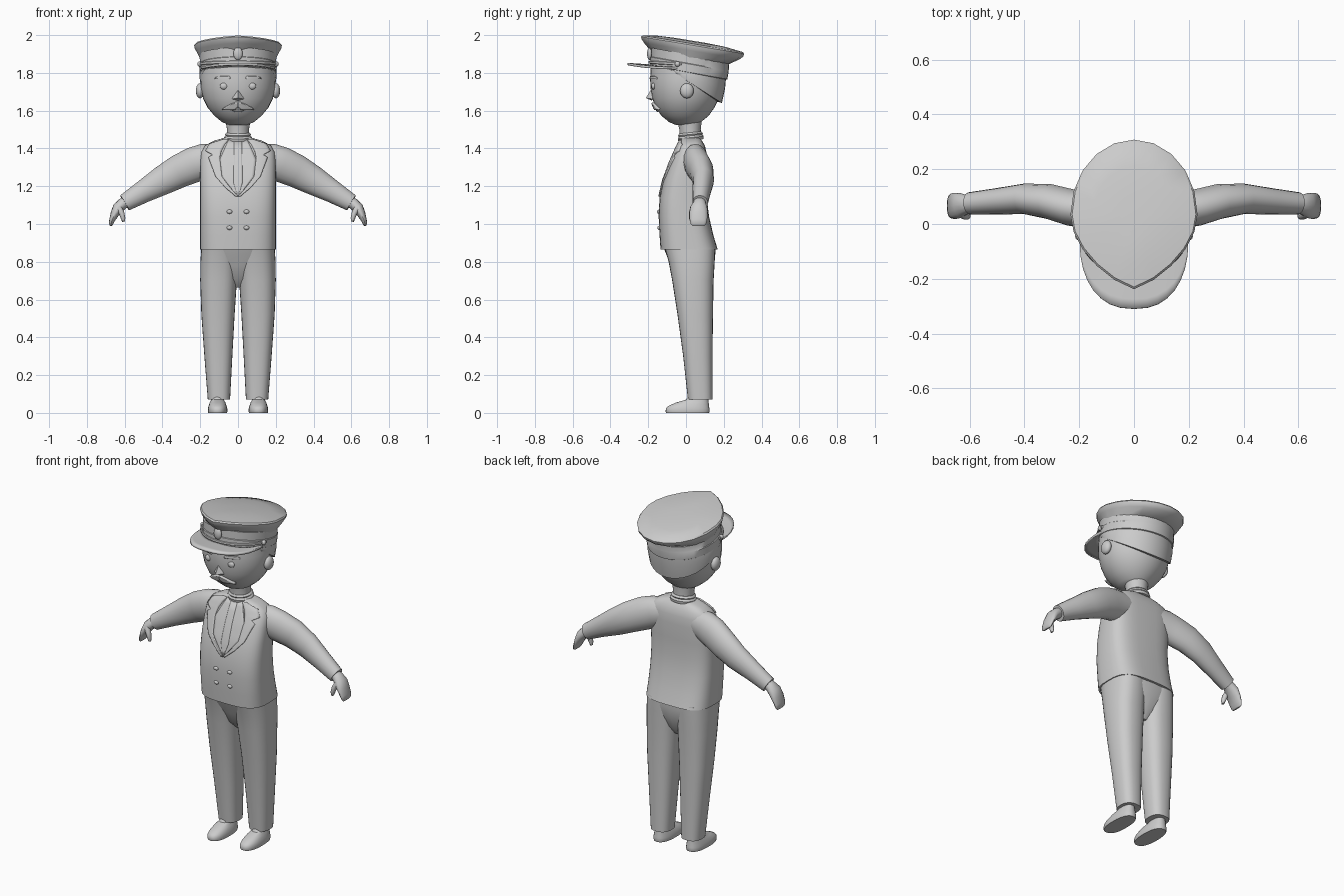
import bpy, bmesh, math
from mathutils import Vector
from mathutils.bvhtree import BVHTree

grey = bpy.data.materials.new("light_grey")
grey.diffuse_color = (0.6, 0.6, 0.6, 1)


def build(name, verts, faces, angle=40, thick=0):
    me = bpy.data.meshes.new(name)
    me.from_pydata([tuple(v) for v in verts], [], faces)
    bm = bmesh.new()
    bm.from_mesh(me)
    bmesh.ops.recalc_face_normals(bm, faces=bm.faces)
    bm.to_mesh(me)
    bm.free()
    me.materials.append(grey)
    ob = bpy.data.objects.new(name, me)
    bpy.context.collection.objects.link(ob)
    if thick:
        mod = ob.modifiers.new("thickness", 'SOLIDIFY')
        mod.thickness = thick
        mod.offset = 0
    bpy.ops.object.select_all(action='DESELECT')
    ob.select_set(True)
    bpy.context.view_layer.objects.active = ob
    bpy.ops.object.shade_smooth_by_angle(angle=math.radians(angle))
    return ob


def skin(name, rings, angle=40):
    """Bridge rings of points and cap both ends."""
    n, m = len(rings[0]), len(rings)
    faces = [(i * n + j, i * n + (j + 1) % n, (i + 1) * n + (j + 1) % n, (i + 1) * n + j)
             for i in range(m - 1) for j in range(n)]
    faces += [tuple(range(n)), tuple(range((m - 1) * n, m * n))]
    return build(name, [p for r in rings for p in r], faces, angle)


def power(v, p):
    return math.copysign(abs(v) ** (2 / p), v)


def loft(name, rows, p=2, n=28, tilt=0, peak=0, side=1, angle=40):
    """Stack oval sections (x0, x1, y0, y1, z); tilt slopes z along y."""
    rings = []
    for x0, x1, y0, y1, z, *own in rows:
        ring = []
        for k in range(n):
            a = 2 * math.pi * k / n
            x = (x0 + x1) / 2 + (x1 - x0) / 2 * power(math.cos(a), p)
            y = (y0 + y1) / 2 + (y1 - y0) / 2 * power(math.sin(a), p)
            if math.sin(a) < 0:
                y += peak * abs(math.sin(2 * a))
            ring.append((side * x, y, z + (own[0] if own else tilt) * y))
        rings.append(ring)
    return skin(name, rings, angle)


def tube(name, path, n=16, side=1):
    """Sweep an oval along (x, y, z, radius across, radius along y)."""
    pts = [Vector(q[:3]) for q in path]
    rings = []
    for i, q in enumerate(path):
        t = (pts[min(i + 1, len(pts) - 1)] - pts[max(i - 1, 0)]).normalized()
        u = t.cross(Vector((0, 1, 0))).normalized()
        w = u.cross(t)
        ring = []
        for k in range(n):
            a = 2 * math.pi * k / n
            v = pts[i] + u * q[3] * math.cos(a) + w * q[4] * math.sin(a)
            ring.append((side * v.x, v.y, v.z))
        rings.append(ring)
    return skin(name, rings)


def ball(name, c, r, n=16):
    rows = [(c[0] - r[0] * s, c[0] + r[0] * s, c[1] - r[1] * s, c[1] + r[1] * s, c[2] + r[2] * h)
            for s, h in ((math.sin(math.pi * k / 10) + 1e-4, -math.cos(math.pi * k / 10)) for k in range(11))]
    return loft(name, rows, n=n)


def tree(ob):
    return BVHTree.FromPolygons([v.co for v in ob.data.vertices], [p.vertices for p in ob.data.polygons])


def front(bvh, x, z):
    hit = bvh.ray_cast(Vector((x, -1, z)), Vector((0, 1, 0)))[0]
    return hit.y if hit else 0


def patch(name, bvh, rows, thick=0.008, nx=6, nz=4, side=1, lift=0.0):
    """Lay a plate with outline rows (z, x0, x1) on the front of a part."""
    fine = []
    for a, b in zip(rows, rows[1:]):
        fine += [[a[i] + (b[i] - a[i]) * k / nz for i in range(3)] for k in range(nz)]
    fine.append(rows[-1])
    verts = []
    for z, x0, x1 in fine:
        for k in range(nx + 1):
            x = side * (x0 + (x1 - x0) * k / nx)
            verts.append((x, front(bvh, x, z) - lift, z))
    w = nx + 1
    faces = [(i * w + j, i * w + j + 1, (i + 1) * w + j + 1, (i + 1) * w + j)
             for i in range(len(fine) - 1) for j in range(nx)]
    return build(name, verts, faces, 40, thick)


# jacket body
jacket = loft("jacket", [(-.2, .2, -.135, .168, .865), (-.2, .2, -.14, .145, .94), (-.2, .2, -.145, .122, 1.04),
                         (-.2, .2, -.14, .11, 1.14), (-.2, .2, -.118, .11, 1.24), (-.2, .2, -.085, .112, 1.33),
                         (-.195, .195, -.062, .108, 1.38), (-.175, .175, -.045, .1, 1.415),
                         (-.13, .13, -.03, .085, 1.44), (-.06, .06, -.02, .07, 1.46)], p=3.2, n=40)
body = tree(jacket)

# shirt front, placket and lapels
patch("shirt_front", body, [(1.445, -.05, .05), (1.34, -.097, .097), (1.25, -.085, .085), (1.15, -.004, .004)], 0.004, 12)
patch("shirt_placket", body, [(1.445, -.02, .02), (1.22, -.024, .024), (1.16, -.006, .006)], 0.009)
for s, tag in ((1, "left"), (-1, "right")):
    patch("lapel_" + tag, body, [(1.445, .05, .075), (1.42, .07, .15), (1.385, .088, .17), (1.365, .093, .132),
                                 (1.35, .096, .155), (1.25, .085, .118), (1.19, .04, .065), (1.145, 0, .012)],
          0.016, side=s)
    for z in (1.065, .98):
        ball("jacket_button_" + tag, (s * .045, front(body, s * .045, z), z), (.015, .01, .011))

# neck and shirt collar
loft("neck", [(-.06, .06, -.035, .08, 1.43), (-.058, .058, -.035, .078, 1.5), (-.068, .068, -.05, .085, 1.56)])
loft("shirt_collar", [(-.072, .072, -.04, .092, 1.44), (-.075, .075, -.044, .094, 1.455), (-.066, .066, -.038, .086, 1.465),
                      (-.07, .07, -.042, .09, 1.472), (-.06, .06, -.036, .08, 1.482)], tilt=.1)

# trousers
loft("trouser_seat", [(-.03, .03, 0, .09, .665), (-.08, .08, -.045, .12, .71), (-.15, .15, -.075, .145, .78),
                      (-.19, .19, -.105, .155, .84), (-.193, .193, -.125, .155, .89)], p=2.6)
for s, tag in ((1, "left"), (-1, "right")):
    loft("trouser_leg_" + tag, [(.042, .16, .01, .14, .072), (.03, .178, -.015, .14, .3), (.018, .194, -.045, .143, .52),
                                (.006, .2, -.073, .146, .7), (.0, .199, -.092, .152, .8), (.0, .194, -.115, .155, .88)],
         p=2.5, side=s)
    # shoe with sole
    loft("shoe_" + tag, [(.058, .158, -.105, .122, 0), (.056, .16, -.108, .125, .008), (.057, .159, -.106, .124, .024),
                         (.06, .156, -.095, .122, .036), (.066, .15, -.055, .12, .054), (.075, .142, 0, .118, .07),
                         (.078, .138, .02, .116, .1)], p=2.4, side=s)
    # sleeve, cuff and hand
    tube("sleeve_" + tag, [(.1, .045, 1.35, .075, .06), (.17, .05, 1.335, .092, .066), (.23, .06, 1.315, .094, .067),
                           (.31, .082, 1.28, .088, .064), (.4, .092, 1.23, .077, .056), (.5, .083, 1.172, .06, .048),
                           (.6, .075, 1.112, .046, .041)], side=s)
    tube("palm_" + tag, [(.58, .073, 1.125, .03, .03), (.61, .072, 1.108, .03, .034), (.635, .068, 1.085, .03, .046),
                         (.652, .066, 1.055, .023, .048), (.667, .066, 1.02, .015, .046),
                         (.673, .066, .998, .011, .04), (.673, .066, .99, .004, .03)], side=s)
    tube("thumb_" + tag, [(.632, .04, 1.085, .018, .018), (.617, .032, 1.06, .015, .016), (.608, .03, 1.03, .012, .014),
                          (.606, .03, 1.012, .007, .009)], n=10, side=s)

# head
head = loft("head", [(-.05, .05, -.055, .06, 1.525), (-.085, .085, -.09, .08, 1.54), (-.125, .125, -.13, .12, 1.573),
                     (-.16, .16, -.16, .15, 1.615), (-.185, .185, -.178, .175, 1.665), (-.197, .197, -.188, .188, 1.72),
                     (-.2, .2, -.19, .194, 1.77), (-.196, .196, -.186, .195, 1.83)], n=36)
face = tree(head)
loft("hair", [(-.18, .18, -.17, .165, 1.757, -.66), (-.201, .201, -.17, .19, 1.762, -.64),
              (-.205, .205, -.18, .207, 1.79, -.35), (-.2, .2, -.18, .212, 1.815, -.19)], n=36)

# facial features
for s, tag in ((1, "left"), (-1, "right")):
    ball("eye_" + tag, (s * .075, front(face, s * .075, 1.73) + .002, 1.73), (.021, .012, .018))
    patch("eyebrow_" + tag, face, [(1.782, .045, .1), (1.775, .04, .118), (1.767, .042, .12)], 0.014, side=s)
    patch("moustache_" + tag, face, [(1.645, 0, .014), (1.635, 0, .04), (1.624, 0, .06), (1.612, .012, .082)],
          0.028, side=s)
    ball("ear_" + tag, (s * .201, .005, 1.705), (.022, .036, .04))
patch("lower_lip", face, [(1.613, -.03, .03), (1.605, -.03, .03), (1.597, -.018, .018)], 0.014)
ny = front(face, 0, 1.68)
build("nose", [(0, ny, 1.718), (-.032, ny + .004, 1.662), (.032, ny + .004, 1.662), (0, ny - .032, 1.667), (0, ny, 1.653)],
      [(0, 1, 3), (0, 3, 2), (1, 4, 3), (3, 4, 2), (0, 2, 4, 1)], 80)

# cap band and crown
loft("cap_band", [(-.2, .2, -.185, .215, 1.803), (-.204, .204, -.189, .219, 1.806), (-.206, .206, -.189, .226, 1.85),
                  (-.202, .202, -.185, .226, 1.853), (-.203, .203, -.185, .23, 1.9)], n=36, tilt=-.18)
loft("cap_crown", [(-.203, .203, -.187, .23, 1.885), (-.222, .222, -.222, .288, 1.922), (-.23, .23, -.234, .304, 1.938),
                   (-.232, .232, -.238, .308, 1.952), (-.226, .226, -.23, .3, 1.96), (-.15, .15, -.15, .21, 1.972),
                   (-.06, .06, -.05, .11, 1.976)], n=20, tilt=-.165, peak=.035)

# visor: strip between the band and an outer arc
verts, faces, N, R = [], [], 16, 4
for i in range(N + 1):
    a = math.pi * i / N
    c, si = math.cos(a), math.sin(a)
    inner = Vector((.19 * c, -.03 - .14 * si, 1.838 - .012 * abs(c)))
    outer = Vector((.198 * power(c, 2.4), -.06 - .25 * power(si, 2.2), 1.847 - .022 * c * c))
    verts += [inner.lerp(outer, k / R) for k in range(R + 1)]
for i in range(N):
    for k in range(R):
        j = i * (R + 1) + k
        faces.append((j, j + 1, j + R + 2, j + R + 1))
build("cap_visor", verts, faces, 40, 0.012)

# chin strap with side buttons, and cap badge
strap = []
for i in range(21):
    a = math.pi * (1.06 + .88 * i / 20)
    y = .015 + .208 * math.sin(a)
    strap.append((.209 * math.cos(a), y, 1.848 - .06 * (y + .05), .008, .006))
tube("cap_strap", strap, n=8)
for s, tag in ((1, "left"), (-1, "right")):
    ball("strap_button_" + tag, (s * .203, -.045, 1.847), (.012, .014, .014))
ball("cap_badge", (0, -.192, 1.902), (.025, .014, .034))
